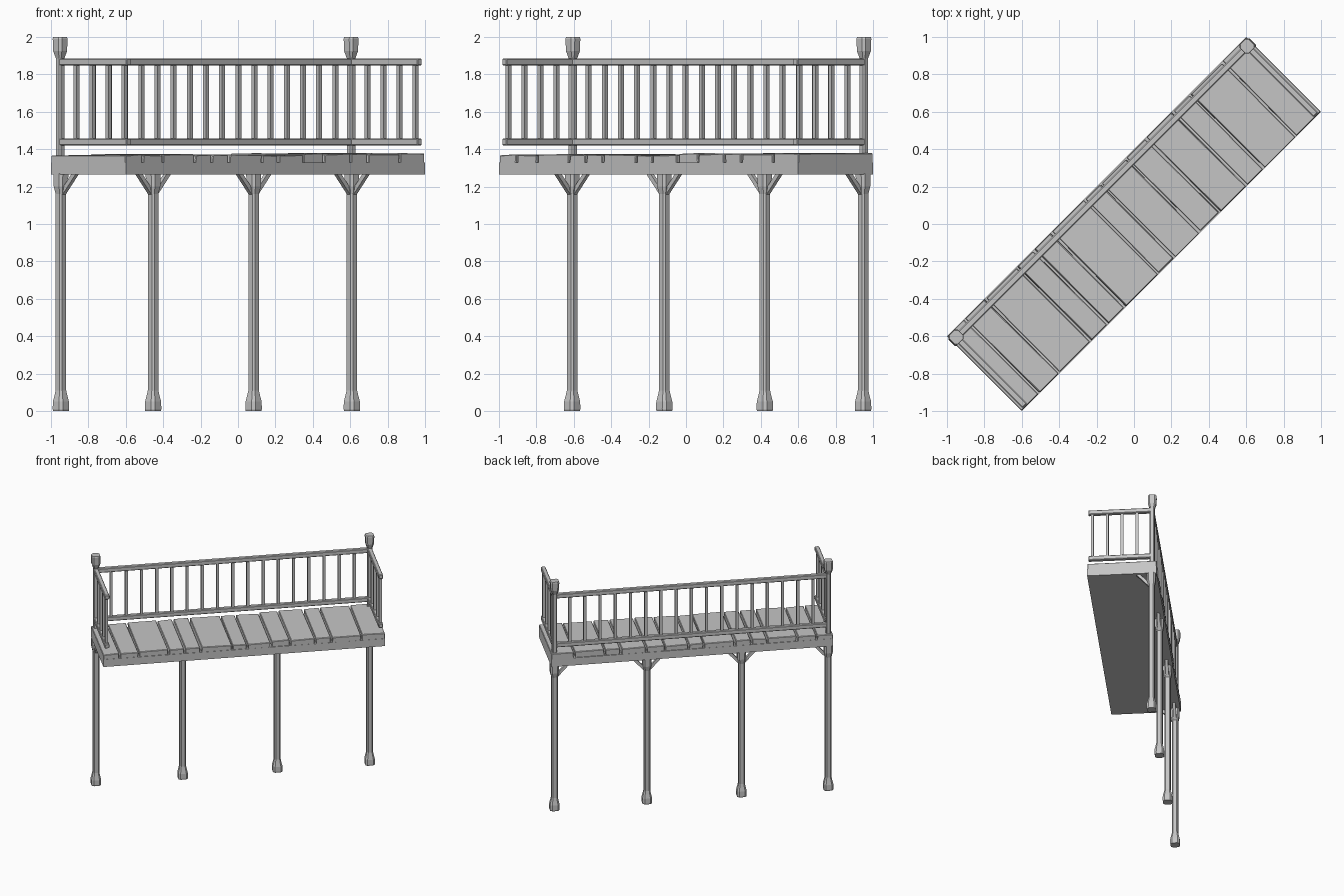
import bpy, bmesh, math, random
from mathutils import Matrix, Vector

random.seed(4)
if "Cube" in bpy.data.objects:
    bpy.data.objects.remove(bpy.data.objects["Cube"])

wood = bpy.data.materials.new("grey_wood")
wood.use_nodes = True
wood.diffuse_color = (0.56, 0.56, 0.56, 1)
wood.node_tree.nodes["Principled BSDF"].inputs["Base Color"].default_value = wood.diffuse_color

# Everything is laid out along x, then turned diagonally
TURN = math.radians(45)
HALF_L, HALF_W = 1.131, 0.283
POST_X, POST_Y = 1.1, 0.242
RAIL_END = -0.275


def finish(name, bm, bevel=0):
    bmesh.ops.recalc_face_normals(bm, faces=bm.faces)
    mesh = bpy.data.meshes.new(name)
    bm.to_mesh(mesh)
    bm.free()
    mesh.materials.append(wood)
    obj = bpy.data.objects.new(name, mesh)
    bpy.context.collection.objects.link(obj)
    obj.rotation_euler.z = TURN
    if bevel:
        mod = obj.modifiers.new("worn_edges", 'BEVEL')
        mod.width, mod.segments = bevel, 1
    return obj


def box(name, lo, hi, bevel=0):
    lo, hi = Vector(lo), Vector(hi)
    bm = bmesh.new()
    bmesh.ops.create_cube(bm, size=1, matrix=Matrix.Translation((lo + hi) / 2)
                          @ Matrix.Diagonal((*(hi - lo), 1)))
    return finish(name, bm, bevel)


def turned_post(name, x, y, profile):
    """Stack chamfered squares: profile holds (half width, height)."""
    bm = bmesh.new()
    rings = []
    for h, z in profile:
        c = h * 0.6
        corners = [(h, -c), (h, c), (c, h), (-c, h), (-h, c), (-h, -c), (-c, -h), (c, -h)]
        rings.append([bm.verts.new((x + a, y + b, z)) for a, b in corners])
    for low, high in zip(rings, rings[1:]):
        for i in range(8):
            j = (i + 1) % 8
            bm.faces.new((low[i], low[j], high[j], high[i]))
    bm.faces.new(rings[0])
    bm.faces.new(rings[-1])
    return finish(name, bm)


def brace(name, x, y, dx, dy):
    """Slanted strut from a leg up to the deck."""
    a = Vector((x + dx * 0.015, y + dy * 0.015, 1.165))
    b = Vector((x + dx * 0.115, y + dy * 0.115, 1.275))
    bm = bmesh.new()
    d = b - a
    rot = d.to_track_quat('Z', 'Y').to_matrix().to_4x4()
    bmesh.ops.create_cube(bm, size=1, matrix=Matrix.Translation((a + b) / 2) @ rot
                          @ Matrix.Diagonal((0.024, 0.024, d.length, 1)))
    finish(name, bm)


# Deck base
box("deck_base", (-HALF_L, -HALF_W, 1.265), (HALF_L, HALF_W, 1.33))

# Uneven planks
seams = [-HALF_L, -1.0, -0.845, -0.605, -0.477, -0.346, -0.095, 0.028,
         0.218, 0.37, 0.57, 0.70, 0.944, HALF_L]
for i, (a, b) in enumerate(zip(seams, seams[1:])):
    left = a + (0.006 if i else 0)
    right = b - (0.006 if i < len(seams) - 2 else 0)
    front = -HALF_W + random.uniform(0, 0.008)
    back = HALF_W - random.uniform(0, 0.008)
    plank = box(f"plank_{i + 1}", (left, front, 1.325),
                (right, back, 1.371 + random.uniform(-0.006, 0.006)), 0.004)
    for v in plank.data.vertices:
        if v.co.z > 1.34:
            v.co.z += random.uniform(-0.004, 0.004)
        if abs(v.co.x) < 1.1:
            v.co.x += random.uniform(-0.003, 0.003)

# Legs with flared feet and heads
leg_profile = [(0.037, 0), (0.039, 0.01), (0.038, 0.05), (0.030, 0.085), (0.025, 0.11),
               (0.025, 1.16), (0.034, 1.20), (0.035, 1.27)]
for i, x in enumerate((-POST_X, -0.403, 0.357, POST_X)):
    turned_post(f"leg_{i + 1}", x, POST_Y - 0.003, leg_profile)
    directions = {0: ((1, 0), (0, -1)), 3: ((-1, 0), (0, -1))}.get(i, ((1, 0), (-1, 0)))
    for k, (dx, dy) in enumerate(directions):
        brace(f"leg_{i + 1}_brace_{k + 1}", x, POST_Y - 0.003, dx, dy)

# Railing corner posts with caps
cap_profile = [(0.020, 1.33), (0.020, 1.885), (0.033, 1.925), (0.035, 1.99), (0.032, 2.0)]
for side, s in (("right", -1), ("left", 1)):
    turned_post(f"{side}_rail_post", s * POST_X, POST_Y + 0.003, cap_profile)

# Rails and balusters
R, B = 0.018, 0.0115
for level, z in (("bottom", 1.42), ("top", 1.847)):
    box(f"back_{level}_rail", (-POST_X, POST_Y - R, z), (POST_X, POST_Y + R, z + 0.038), 0.005)
    for side, s in (("right", -POST_X), ("left", POST_X)):
        box(f"{side}_{level}_rail", (s - R, RAIL_END, z), (s + R, POST_Y, z + 0.038), 0.005)


def baluster(name, x, y):
    box(name, (x - B, y - B, 1.44), (x + B, y + B, 1.86))


for i in range(1, 18):
    baluster(f"back_baluster_{i}", -POST_X + 2 * POST_X * i / 18, POST_Y)
for i in range(1, 5):
    for side, s in (("right", -POST_X), ("left", POST_X)):
        baluster(f"{side}_baluster_{i}", s, POST_Y - 0.121 * i)
